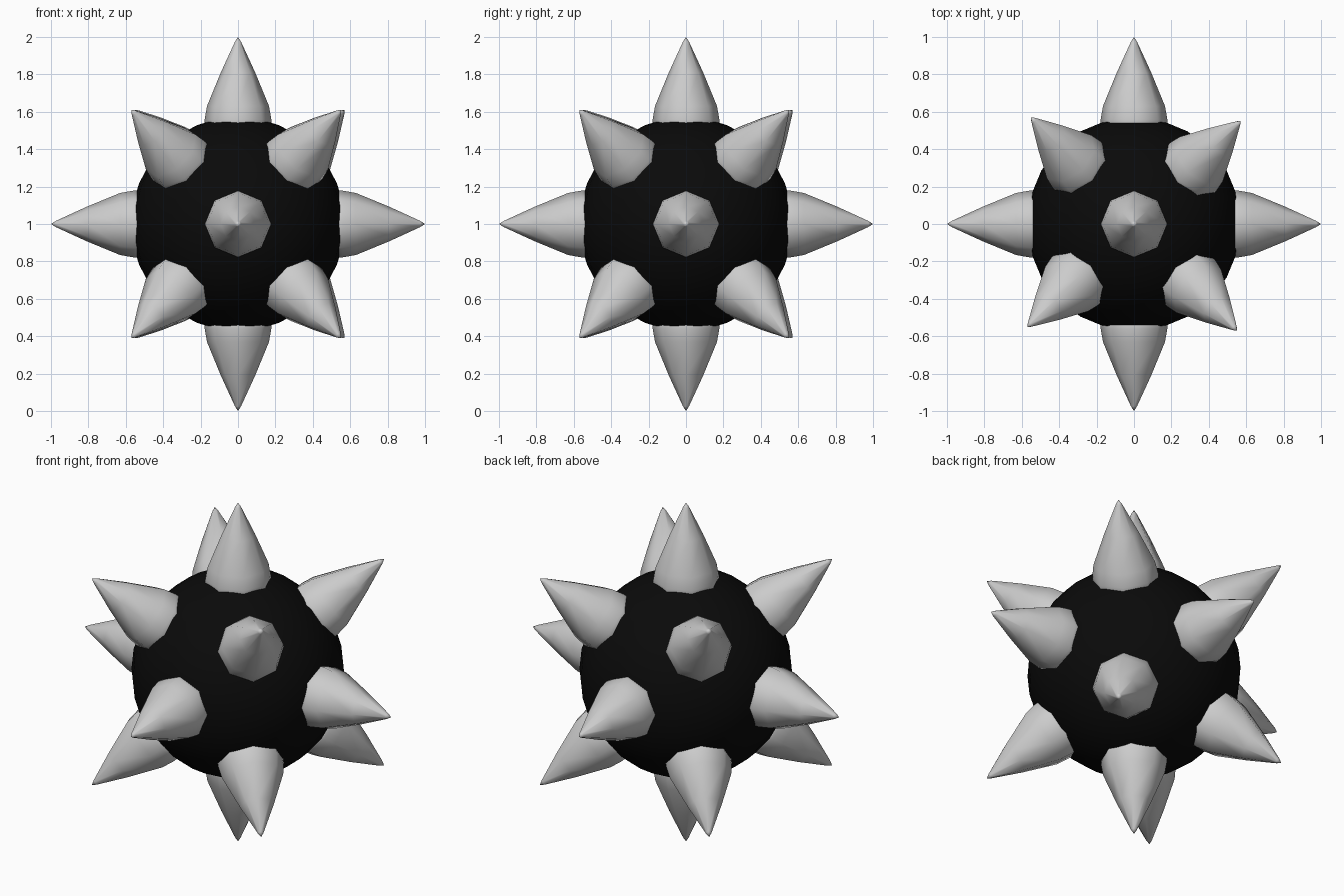
import bpy, bmesh, math
from mathutils import Vector, Matrix

cube = bpy.data.objects.get("Cube")
if cube:
    bpy.data.objects.remove(cube)

CENTRE = Vector((0, 0, 1))


def material(name, colour):
    mat = bpy.data.materials.new(name)
    mat.use_nodes = True
    mat.diffuse_color = colour
    shader = mat.node_tree.nodes["Principled BSDF"]
    shader.inputs["Base Color"].default_value = colour
    shader.inputs["Roughness"].default_value = 0.6
    return mat


black = material("black", (0.003, 0.003, 0.003, 1))
pale_grey = material("pale grey", (0.6, 0.6, 0.6, 1))


def add_object(name, bm, mat):
    bmesh.ops.recalc_face_normals(bm, faces=bm.faces)
    for face in bm.faces:
        face.smooth = True
    mesh = bpy.data.meshes.new(name)
    bm.to_mesh(mesh)
    bm.free()
    mesh.materials.append(mat)
    obj = bpy.data.objects.new(name, mesh)
    bpy.context.collection.objects.link(obj)
    return obj


# Round body
bm = bmesh.new()
bmesh.ops.create_uvsphere(bm, u_segments=24, v_segments=16, radius=0.572)
body = add_object("body", bm, black)
body.location = CENTRE

# Spike outline: distance from the centre, radius
PROFILE = [(0.48, 0.178), (0.56, 0.178), (0.63, 0.166),
           (0.81, 0.092), (0.975, 0.016)]
SIDES = 8


def add_spike(name, direction):
    bm = bmesh.new()
    rings = [[bm.verts.new((r * math.cos(math.tau * i / SIDES),
                            r * math.sin(math.tau * i / SIDES), d))
              for i in range(SIDES)] for d, r in PROFILE]
    for low, high in zip(rings, rings[1:]):
        for i in range(SIDES):
            j = (i + 1) % SIDES
            bm.faces.new((low[i], low[j], high[j], high[i]))
    tip = bm.verts.new((0, 0, 1))
    for i in range(SIDES):
        bm.faces.new((rings[-1][i], rings[-1][(i + 1) % SIDES], tip))
    bm.faces.new(rings[0])
    spike = add_object(name, bm, pale_grey)
    turn = Vector(direction).to_track_quat("Z", "Y").to_matrix().to_4x4()
    spike.matrix_world = Matrix.Translation(CENTRE) @ turn


# Six spikes along the axes
for label, axis in {"left": (1, 0, 0), "right": (-1, 0, 0), "front": (0, -1, 0),
                    "back": (0, 1, 0), "top": (0, 0, 1), "bottom": (0, 0, -1)}.items():
    add_spike(label + "_spike", axis)

# Eight diagonal spikes, turned very slightly about the vertical
twist = Matrix.Rotation(math.radians(-1), 3, "Z")
for z, height in ((1, "upper"), (-1, "lower")):
    for y, depth in ((-1, "front"), (1, "back")):
        for x, side in ((1, "left"), (-1, "right")):
            direction = twist @ Vector((0.56 * x, 0.56 * y, 0.61 * z))
            add_spike(f"{height}_{depth}_{side}_spike", direction)
